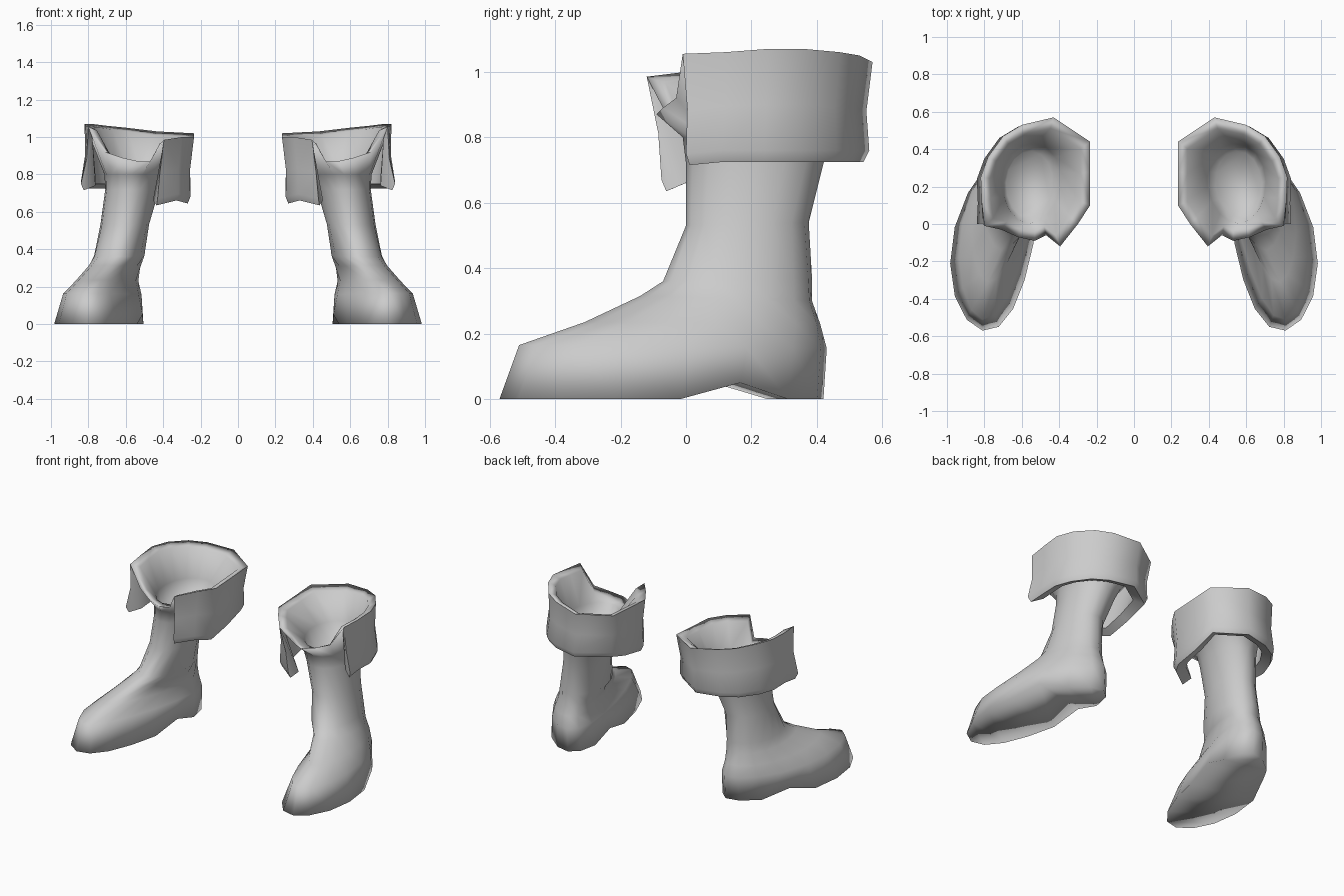
import bpy
import bmesh
from math import cos, sin, pi
from mathutils import Vector

SIDES = 16
CENTRE = Vector((0.53, 0.22, 0))

default_cube = bpy.data.objects.get("Cube")
if default_cube:
    bpy.data.objects.remove(default_cube, do_unlink=True)

# One plain grey for everything
grey = bpy.data.materials.new("plain grey")
grey.use_nodes = True
colour = (0.6, 0.6, 0.6, 1)
grey.diffuse_color = colour
grey.node_tree.nodes["Principled BSDF"].inputs["Base Color"].default_value = colour


def egg_ring(back, front, back_width, front_width, bow=0.0):
    """Egg-shaped outline from the back, round the outer side, to the front.

    The bow bends the middle of the outline towards the outer side."""
    back, front = Vector(back), Vector(front)
    spine = front - back
    side = Vector((-spine.y, spine.x, 0)).normalized()
    points = []
    for i in range(SIDES):
        angle = 2 * pi * i / SIDES
        u = (1 - cos(angle)) / 2
        width = back_width + (front_width - back_width) * u
        offset = width * sin(angle) + bow * sin(angle) ** 2
        points.append(back + spine * u + side * offset)
    return points


def shrink(points, factor, lift=0.0):
    """Scale points towards the axis of the shaft and shift them vertically."""
    result = []
    for p in points:
        q = CENTRE + (p - CENTRE) * factor
        result.append(Vector((q.x, q.y, p.z + lift)))
    return result


def bridge(bm, first, second, closed=True):
    count = len(first)
    for i in range(count if closed else count - 1):
        j = (i + 1) % count
        bm.faces.new((first[i], first[j], second[j], second[i]))


def add_verts(bm, rings):
    return [[bm.verts.new(p) for p in ring] for ring in rings]


def finish(bm, name, angle):
    """Turn the mesh into a mirrored pair with smooth shading."""
    bmesh.ops.recalc_face_normals(bm, faces=bm.faces)
    mesh = bpy.data.meshes.new(name)
    bm.to_mesh(mesh)
    bm.free()
    mesh.materials.append(grey)
    obj = bpy.data.objects.new(name, mesh)
    bpy.context.collection.objects.link(obj)
    mirror = obj.modifiers.new("pair", 'MIRROR')
    mirror.use_axis[0] = True
    mirror.use_mirror_merge = False
    bpy.ops.object.select_all(action='DESELECT')
    obj.select_set(True)
    bpy.context.view_layer.objects.active = obj
    bpy.ops.object.shade_smooth_by_angle(angle=angle)


# Boot outlines from the sole to the throat
sole = egg_ring((.59, .42, 0), (.81, -.57, 0), .20, .23, .05)
for i in (3, SIDES - 3):
    sole[i].z = 0.05        # raised arch in front of the heel
outer_rings = [
    sole,
    egg_ring((.59, .43, .155), (.81, -.51, .165), .19, .165, .045),
    egg_ring((.60, .41, .23), (.78, -.31, .235), .165, .115, .03),
    egg_ring((.60, .385, .30), (.71, -.14, .315), .15, .11, .015),
    egg_ring((.61, .385, .37), (.66, -.07, .36), .14, .13),
    egg_ring((.60, .375, .54), (.61, 0, .53), .13, .13),
    egg_ring((.55, .42, .72), (.58, 0, .72), .15, .14),
    egg_ring((.53, .44, .80), (.57, -.01, .80), .18, .15),
]

# Rim with a dip at the front
rim = [Vector(p) for p in (
    (.60, .53, 1.05), (.70, .47, 1.06), (.78, .36, 1.07), (.82, .25, 1.07),
    (.815, .12, 1.06), (.80, -.01, 1.055), (.71, -.03, .92), (.62, -.07, .89),
    (.53, -.09, .87), (.47, -.06, .87), (.395, -.12, .985), (.30, 0, 1),
    (.235, .10, 1), (.235, .28, 1.01), (.235, .44, 1.02), (.43, .57, 1.03))]

# Thick rim and lining that form a bowl inside the throat
lining = [
    shrink(rim, .83, -.02),
    shrink(outer_rings[-1], .95, .05),
    shrink(outer_rings[-2], .85, .02),
]

# Boot body
bm = bmesh.new()
rings = add_verts(bm, outer_rings + [rim] + lining)
for lower, upper in zip(rings, rings[1:]):
    bridge(bm, lower, upper)
bm.faces.new(rings[-1])
# sole, closed by strips running across the foot
for i in range(SIDES // 2):
    strip = [rings[0][k % SIDES] for k in (i, i + 1, SIDES - i - 1, SIDES - i)]
    bm.faces.new(list(dict.fromkeys(strip)))
finish(bm, "boots", pi)

# Folded cuff, open at the front, lowest at the inner front corner
order = list(range(10, SIDES)) + list(range(6))
top = [rim[i] for i in order]
bottom = []
for p in top:
    blend = min(max((p.x - .24) / .3, (p.y - .2) / .2, 0), 1)
    bottom.append(Vector((p.x + .02, p.y - .01, .65 + .08 * blend)))
bottom[0] = Vector((.43, -.075, .64))
bottom[-1] = Vector((.84, 0, .72))
middle = shrink([(a + b) / 2 for a, b in zip(top, bottom)], .96)
profile = [
    top,
    middle,
    shrink(bottom, 1, .03),
    shrink(bottom, .95, -.005),
    shrink(bottom, .75, .02),
    shrink(top, .92, -.06),
]

bm = bmesh.new()
strips = add_verts(bm, profile)
for k, strip in enumerate(strips):
    bridge(bm, strip, strips[(k + 1) % len(strips)], closed=False)
for end in (0, -1):
    bm.faces.new([strip[end] for strip in strips])
finish(bm, "folded_cuffs", 1.2)
